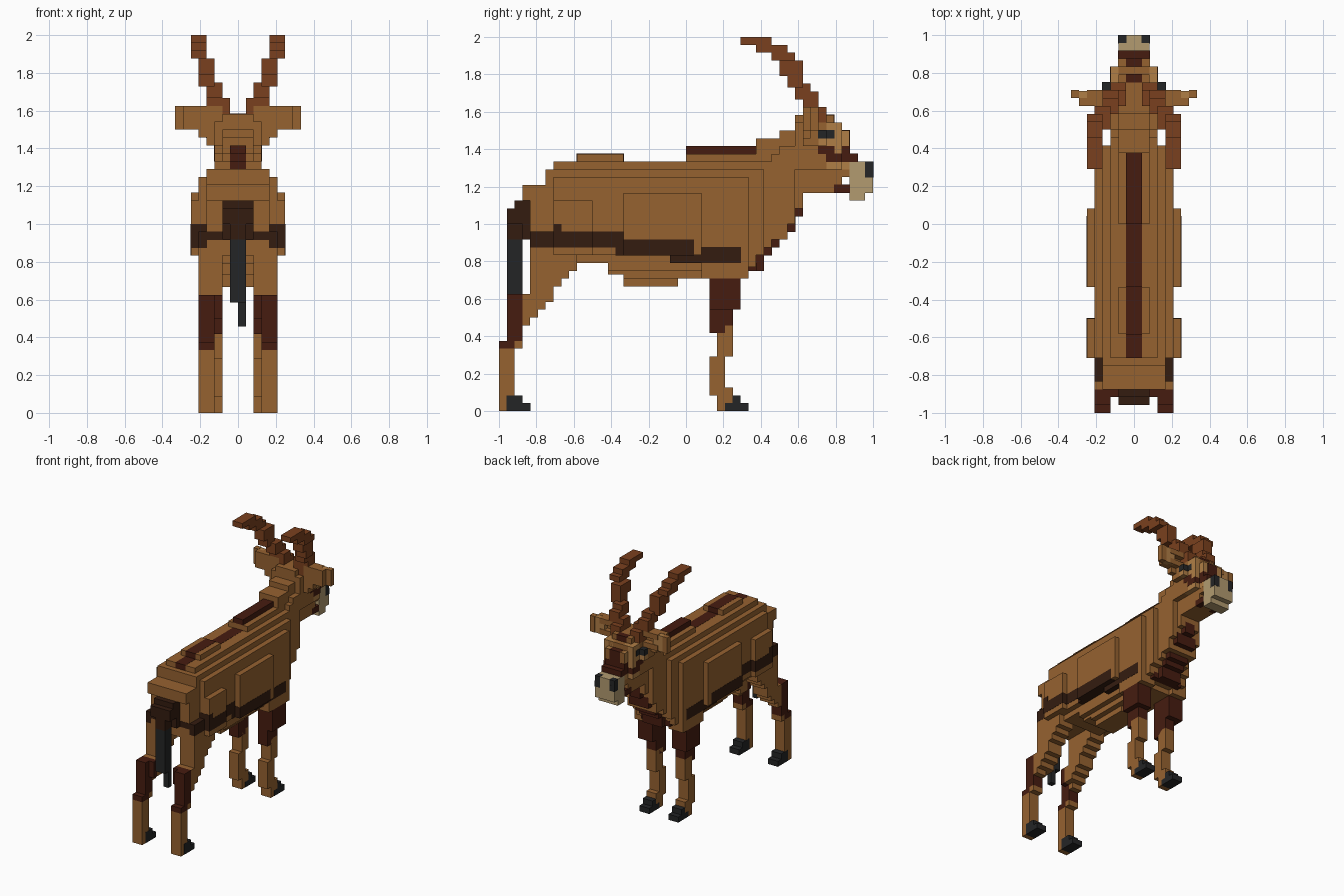
import bpy, bmesh

if "Cube" in bpy.data.objects:
    bpy.data.objects.remove(bpy.data.objects["Cube"])

V = 1 / 24  # one block of the grid


def mat(name, r, g, b):
    m = bpy.data.materials.new(name)
    lin = [((c / 255 + 0.055) / 1.055) ** 2.4 for c in (r, g, b)]
    m.diffuse_color = (*lin, 1)
    m.use_nodes = True
    m.node_tree.nodes["Principled BSDF"].inputs["Base Color"].default_value = m.diffuse_color
    return m


FUR = mat("fur", 150, 98, 48)
LIGHT = mat("light_fur", 176, 126, 70)
DARK = mat("dark_brown", 70, 28, 16)
BAND = mat("band_brown", 52, 28, 16)
HORN = mat("horn_brown", 122, 64, 30)
CREAM = mat("cream", 178, 155, 112)
BLACK = mat("black", 36, 37, 38)


def blocks(name, material, boxes, mirror=False, grow=0.0):
    """Boxes as (x0, x1, y0, y1, z0, z1) in blocks; mirror copies them to -x."""
    bm = bmesh.new()
    for x0, x1, y0, y1, z0, z1 in boxes:
        spans = [(x0, x1), (-x1, -x0)] if mirror else [(x0, x1)]
        for a, b in spans:
            cube = bmesh.ops.create_cube(bm, size=1)["verts"]
            for v in cube:
                v.co.x = V * ((a + b) / 2 + v.co.x * (b - a + 2 * grow))
                v.co.y = V * ((y0 + y1) / 2 + v.co.y * (y1 - y0 + 2 * grow))
                v.co.z = V * ((z0 + z1) / 2 + v.co.z * (z1 - z0 + 2 * grow))
    me = bpy.data.meshes.new(name)
    bm.to_mesh(me)
    bm.free()
    me.materials.append(material)
    ob = bpy.data.objects.new(name, me)
    bpy.context.collection.objects.link(ob)
    return ob


# Torso: nested layers, narrowing upward and downward
blocks("torso", FUR, [
    (-5, 5, -17, 8, 20, 30), (-4, 4, -18, 10, 20, 31), (-3, 3, -17, 13, 22, 32),
    (-2, 2, -14, -8, 31, 33), (-2, 2, 0, 12, 31, 33), (-4, 4, -20, -17, 20, 28),
    (-4, 4, -21, -17, 27, 29),
    (-4, 4, -10, 8, 18, 21), (-3, 3, -10, 7, 17.5, 18), (-3, 3, -8, 7, 17, 18),
    (-2, 2, -8, -1, 16, 17), (-4, 4, -14, -9, 19, 21)])
blocks("flank_panel", FUR, [(4, 6, -17, -12, 20, 27), (4, 6, -8, 2, 20, 28)], True)
blocks("haunch", FUR, [(3, 5, -20, -17, 20, 23)], True)

# Dark side band and back stripe
blocks("side_band", BAND, [
    (4, 5, -20, -8, 21, 23), (4, 6, -17, -12, 21, 23), (4, 6, -17, -16, 22, 24),
    (4, 6, -8, 1, 20, 22), (4, 5, -9, 1, 20, 22), (4, 5, -2, 7, 19, 21)], True, 0.03)
blocks("rump_band", BAND, [(-5, 5, -20, -19, 22, 23)], grow=0.04)
blocks("back_stripe", DARK, [
    (-1, 1, -17, -14, 31, 32), (-1, 1, -14, -8, 32, 33),
    (-1, 1, -8, 0, 31, 32)], grow=0.03)
blocks("mane_stripe", DARK, [(-1, 1, 0, 9, 33, 34)])

# Chest and neck
blocks("neck", FUR, [
    (-4, 4, 8, 9, 18.5, 30), (-3, 3, 9, 10, 20, 31), (-3, 3, 10, 11, 21, 32),
    (-3, 3, 11, 12, 22, 33), (-3, 3, 12, 14, 24, 34), (-2, 2, 13, 15, 26, 36),
    (-2, 2, 9, 12, 31, 35), (-2, 2, 12, 14, 31, 36), (-2, 2, 14, 17, 28, 33)])
blocks("chest_stripe", DARK, [
    (-3, 3, 8, 9, 18, 19), (-2, 2, 8, 10, 18, 20), (-2, 2, 9, 11, 20, 21),
    (-2, 2, 10, 12, 21, 23), (-2, 2, 12, 14, 23, 25), (-1, 1, 13, 15, 25, 27)], grow=0.02)

# Head
blocks("head", FUR, [
    (-3, 3, 14, 18, 31, 37), (-2, 2, 14, 17, 36, 38), (-2, 2, 16, 20, 28, 32),
    (-2, 2, 17, 21, 30, 36), (-2, 2, 17, 19, 36, 38), (-2, 2, 19, 20, 36, 37)])
blocks("cheek", LIGHT, [
    (1, 4, 17, 18, 34, 36), (1, 3, 17, 20, 31, 37), (1, 2.02, 19, 21, 31, 36)], True)
blocks("face_blaze", DARK, [
    (-1, 1, 18, 19, 37, 38), (-1, 1, 20, 21, 33, 36),
    (-2, 2, 20, 22, 32, 33)], grow=0.04)
blocks("cheek_marks", DARK, [
    (2, 3, 17, 19, 33, 34), (2, 3, 18, 20, 32, 33), (1, 2, 20, 21, 33, 34),
    (1, 2, 19, 21, 28, 29)], True, 0.04)
blocks("eye", BLACK, [(2, 3, 18, 19, 35, 36), (3, 4, 17, 18, 35, 36)], True, 0.05)
blocks("muzzle", CREAM, [(-2, 2, 21, 24, 28, 32), (-2, 2, 21, 23, 27, 28)])
blocks("nostril", BLACK, [(1, 2, 23, 24, 30, 31)], True, 0.04)
blocks("nose_corner", BLACK, [(1, 2, 23, 24, 31, 32)], True, 0.03)

# Ears with lighter inner face
blocks("ear", FUR, [
    (2, 7, 15, 16, 36, 39), (7, 8, 16, 17, 36, 39), (2, 5, 15, 16, 35, 36),
    (2, 4, 15, 17, 34, 36), (3, 6, 16, 17, 38, 39), (3, 6, 16, 17, 36, 37)], True)
blocks("inner_ear", LIGHT, [(5, 7, 16, 16.9, 36, 38.95)], True)

# Horns sweep up, out and back
blocks("horn", HORN, [
    (1, 3, 15, 18, 36, 39), (1, 3, 15, 17, 39, 40), (2, 4, 15, 17, 39, 41),
    (2, 4, 14, 16, 40, 42), (3, 5, 13, 15, 41.5, 44), (3, 5, 12, 15, 43, 45),
    (4, 6, 11, 14, 45, 46), (4, 6, 9, 13, 46, 47), (4, 6, 7, 11, 47, 48)], True)

# Tail
blocks("tail", BAND, [(-2, 2, -22, -20, 26, 27), (-2, 2, -23, -21, 24, 26),
                      (-1, 1, -23, -21, 22, 24), (-2, 2, -21, -20, 22, 27)])
blocks("tail_tuft", BLACK, [(-1, 1, -23, -21, 14, 22), (0, 1, -22, -21, 11, 14)])

# Hind legs
blocks("thigh", FUR, [
    (2, 5, -20, -14, 18, 21), (2, 5, -20, -15, 17, 19), (2, 5, -20, -16, 16, 17),
    (2, 5, -20, -17, 14, 16), (2, 5, -21, -18, 13, 15), (2, 5, -21, -19, 12, 13),
    (3, 5, -21, -20, 11, 12)], True)
blocks("hock", DARK, [(3, 5, -23, -21, 9, 15), (2, 5, -22, -21, 12, 15),
                      (3, 5, -24, -22, 8, 9)], True)
blocks("hind_shin", FUR, [(3, 5, -24, -22, 0, 8), (3, 5, -22, -21, 8, 9)], True)
blocks("hind_hoof", BLACK, [(3, 5, -23, -20, 0, 1), (3, 5, -23, -21, 1, 2)], True, 0.02)

# Front legs
blocks("front_thigh", DARK, [(2, 5, 3, 7, 13, 17), (2, 4, 3, 6, 11, 13),
                             (2, 4, 3, 5, 10, 11)], True)
blocks("shoulder", FUR, [(2, 5, 2, 8, 17, 20)], True)
blocks("front_shin", FUR, [(2, 4, 4, 6, 7, 11), (2, 4, 3, 5, 2, 7),
                           (2, 4, 5, 6, 2, 3), (2, 4, 4, 6, 0, 2)], True)
blocks("front_hoof", BLACK, [(2, 4, 5, 8, 0, 1), (2, 4, 6, 7, 1, 2)], True, 0.02)
